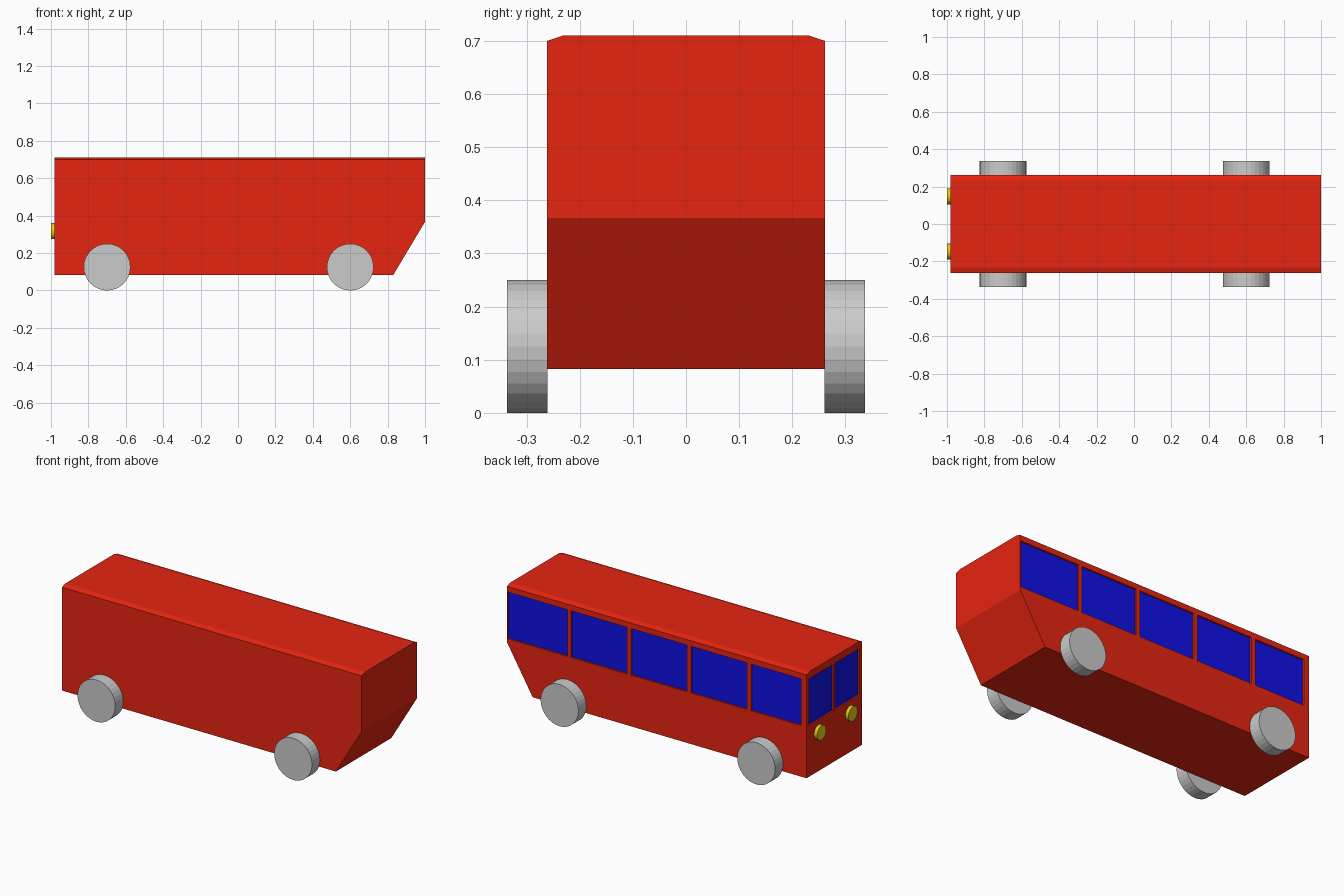
import bpy, bmesh
from math import pi
from mathutils import Matrix, Vector

if "Cube" in bpy.data.objects:
    bpy.data.objects.remove(bpy.data.objects["Cube"])


def material(name, rgb):
    m = bpy.data.materials.new(name)
    m.use_nodes = True
    m.diffuse_color = (*rgb, 1)
    m.node_tree.nodes["Principled BSDF"].inputs["Base Color"].default_value = (*rgb, 1)
    return m


RED = material("body red", (0.8, 0.018, 0.005))
BLUE = material("window blue", (0.005, 0.005, 0.8))
GREY = material("wheel grey", (0.6, 0.6, 0.6))
GOLD = material("headlight gold", (0.8, 0.6, 0.01))


def add_object(name, bm, *mats):
    bmesh.ops.recalc_face_normals(bm, faces=bm.faces)
    mesh = bpy.data.meshes.new(name)
    bm.to_mesh(mesh)
    bm.free()
    for m in mats:
        mesh.materials.append(m)
    ob = bpy.data.objects.new(name, mesh)
    bpy.context.collection.objects.link(ob)
    return ob


def add_box(bm, low, high):
    low, high = Vector(low), Vector(high)
    place = Matrix.Translation((low + high) / 2) @ Matrix.Diagonal((*(high - low), 1))
    bmesh.ops.create_cube(bm, size=1, matrix=place)


def add_disc(name, centre, radius, depth, axis, mat):
    bm = bmesh.new()
    turn = Matrix.Rotation(pi / 2, 4, axis)
    bmesh.ops.create_cone(bm, cap_ends=True, segments=32, radius1=radius, radius2=radius,
                          depth=depth, matrix=Matrix.Translation(centre) @ turn)
    return add_object(name, bm, mat)


# Body: hull with a sloped tail and a shallow chamfered roof
NOSE, TAIL, SIDE, RECESS = -0.98, 1.0, 0.262, 0.01
bm = bmesh.new()
for s in (-1, 1):
    for x, z in ((NOSE, 0.083), (0.83, 0.083), (TAIL, 0.367), (TAIL, 0.70), (NOSE, 0.70)):
        bm.verts.new((x, s * SIDE, z))
    for x in (NOSE, TAIL):
        bm.verts.new((x, s * 0.232, 0.71))
bmesh.ops.convex_hull(bm, input=bm.verts)
bmesh.ops.dissolve_limit(bm, angle_limit=0.01, verts=bm.verts, edges=bm.edges)
body = add_object("bus_body", bm, RED, BLUE)

# Window openings: five along one side, two across the nose
SILL, HEAD = 0.388, 0.667
bm = bmesh.new()
for a, b in ((-0.945, -0.613), (-0.585, -0.215), (-0.19, 0.18), (0.206, 0.576), (0.6, 0.995)):
    add_box(bm, (a, SIDE - RECESS, SILL), (b, SIDE + 0.05, HEAD))
for a, b in ((-0.24, -0.006), (0.006, 0.24)):
    add_box(bm, (NOSE - 0.05, a, SILL), (NOSE + RECESS, b, HEAD))
cutter = add_object("window_cutter", bm, RED)
cutter.hide_render = True

cut = body.modifiers.new("windows", "BOOLEAN")
cut.operation = "DIFFERENCE"
cut.solver = "EXACT"
cut.object = cutter
bpy.context.view_layer.objects.active = body
bpy.ops.object.modifier_apply(modifier=cut.name)
bpy.data.objects.remove(cutter)

# Glass: the faces at the bottom of each recess
for f in body.data.polygons:
    side_pane = f.normal.y > 0.9 and abs(f.center.y - SIDE + RECESS) < 0.002
    nose_pane = f.normal.x < -0.9 and abs(f.center.x - NOSE - RECESS) < 0.002
    f.material_index = 1 if side_pane or nose_pane else 0

# Wheels and headlights
for s, side in ((-1, "right"), (1, "left")):
    for x, end in ((-0.70, "nose"), (0.60, "tail")):
        add_disc(f"{end}_wheel_{side}", (x, s * 0.299, 0.125), 0.125, 0.076, "X", GREY)
    add_disc(f"headlight_{side}", (NOSE - 0.01, s * 0.148, 0.317), 0.043, 0.02, "Y", GOLD)
